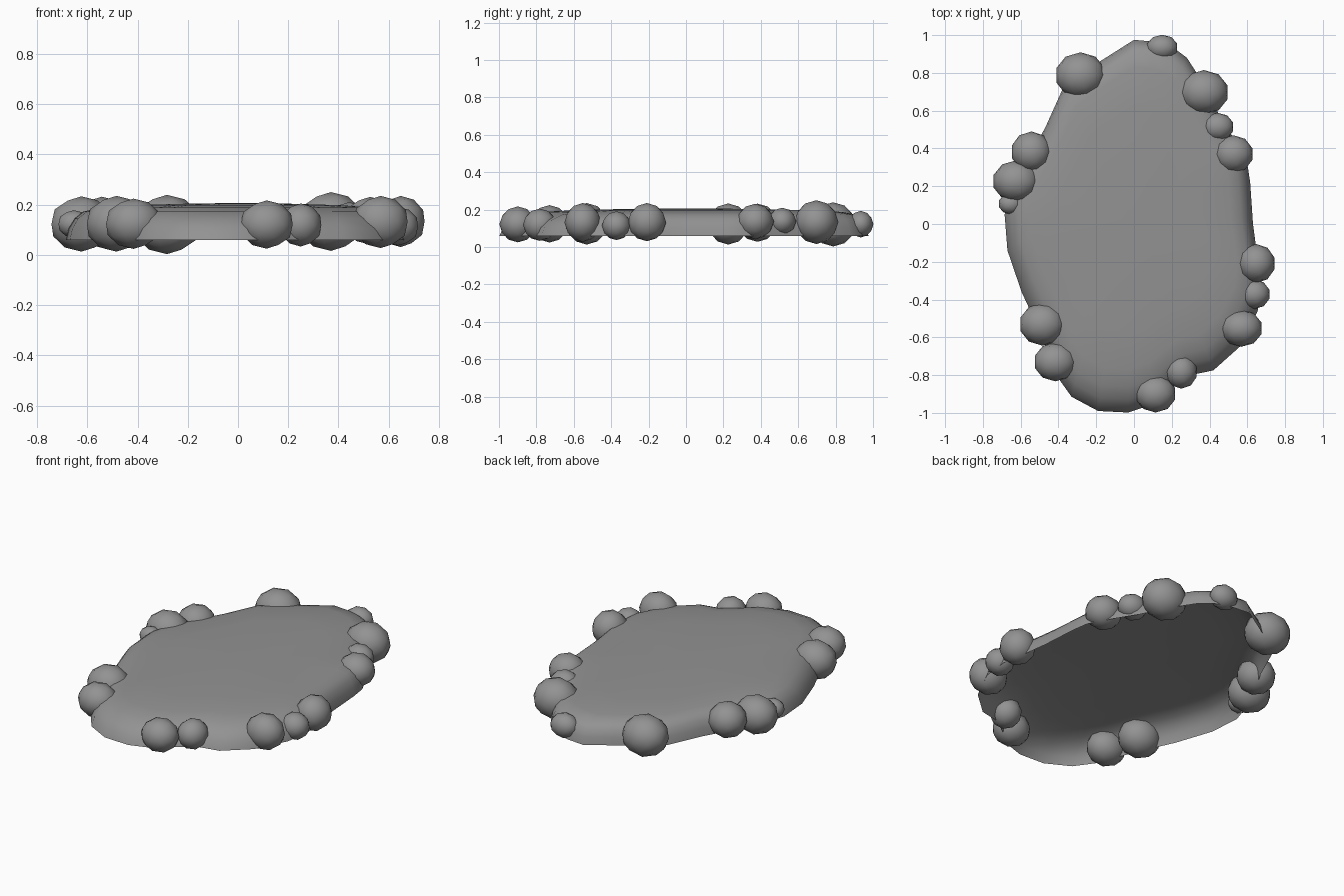
import bpy, bmesh

grey = bpy.data.materials.new("dark_stone")
grey.diffuse_color = (.29, .29, .29, 1)

# Hollow slab: irregular rim outline, lofted inward through rounded rings to a low crown
rim = [(0, .975), (.11, .965), (.2, .94), (.28, .88), (.37, .74), (.45, .58), (.53, .45),
       (.6, .32), (.615, .22), (.63, .0), (.65, -.15), (.675, -.3), (.655, -.46),
       (.56, -.65), (.42, -.775), (.3, -.80), (.2, -.87), (.1, -.955), (-.03, -.998),
       (-.19, -.99), (-.33, -.915), (-.405, -.81), (-.455, -.68), (-.53, -.5),
       (-.595, -.36), (-.67, -.14), (-.685, .05), (-.65, .16), (-.6, .28),
       (-.47, .51), (-.38, .71), (-.28, .80), (-.15, .88)]
# scale, height, shift towards the steeper back edge
profile = [(1.0, .06, 0), (.985, .105, .006), (.95, .145, .02), (.9, .172, .035),
           (.81, .188, .04), (.6, .198, .03), (.3, .204, .01)]

bm = bmesh.new()
rings = [[bm.verts.new((x * s, y * s + d, z)) for x, y in rim] for s, z, d in profile]
n = len(rim)
for a, b in zip(rings, rings[1:]):
    for i in range(n):
        j = (i + 1) % n
        bm.faces.new((a[i], b[i], b[j], a[j]))
crown = bm.verts.new((0, 0, .207))
for i in range(n):
    bm.faces.new((rings[-1][i], crown, rings[-1][(i + 1) % n]))
# make sure the crown faces up
bm.normal_update()
if crown.normal.z < 0:
    bmesh.ops.reverse_faces(bm, faces=bm.faces[:])
for f in bm.faces:
    f.smooth = True
mesh = bpy.data.meshes.new("stone_slab")
bm.to_mesh(mesh)
bm.free()
mesh.materials.append(grey)
bpy.context.collection.objects.link(bpy.data.objects.new("stone_slab", mesh))

# Pebbles around the edge: x, y, z, then x, y, z radii
pebbles = [
    (-.283, .787, .121, .135, .122, .118), (.149, .934, .122, .084, .068, .071),
    (.37, .697, .133, .132, .118, .117), (.443, .514, .137, .086, .075, .073),
    (.526, .37, .136, .106, .1, .095), (.648, -.209, .133, .1, .103, .102),
    (.638, -.372, .114, .083, .078, .077), (.568, -.552, .131, .113, .098, .104),
    (.25, -.782, .119, .086, .09, .086), (.114, -.899, .121, .109, .099, .096),
    (-.416, -.73, .124, .115, .103, .1), (-.484, -.531, .124, .124, .113, .111),
    (-.654, .107, .123, .064, .056, .055), (-.624, .226, .123, .125, .111, .11),
    (-.543, .382, .13, .109, .108, .102)]
for i, (x, y, z, rx, ry, rz) in enumerate(pebbles):
    bpy.ops.mesh.primitive_ico_sphere_add(subdivisions=2, radius=1, location=(x, y, z))
    p = bpy.context.object
    p.name = f"edge_pebble_{i + 1}"
    p.scale = (rx, ry, rz)
    p.data.materials.append(grey)
    bpy.ops.object.shade_smooth()
